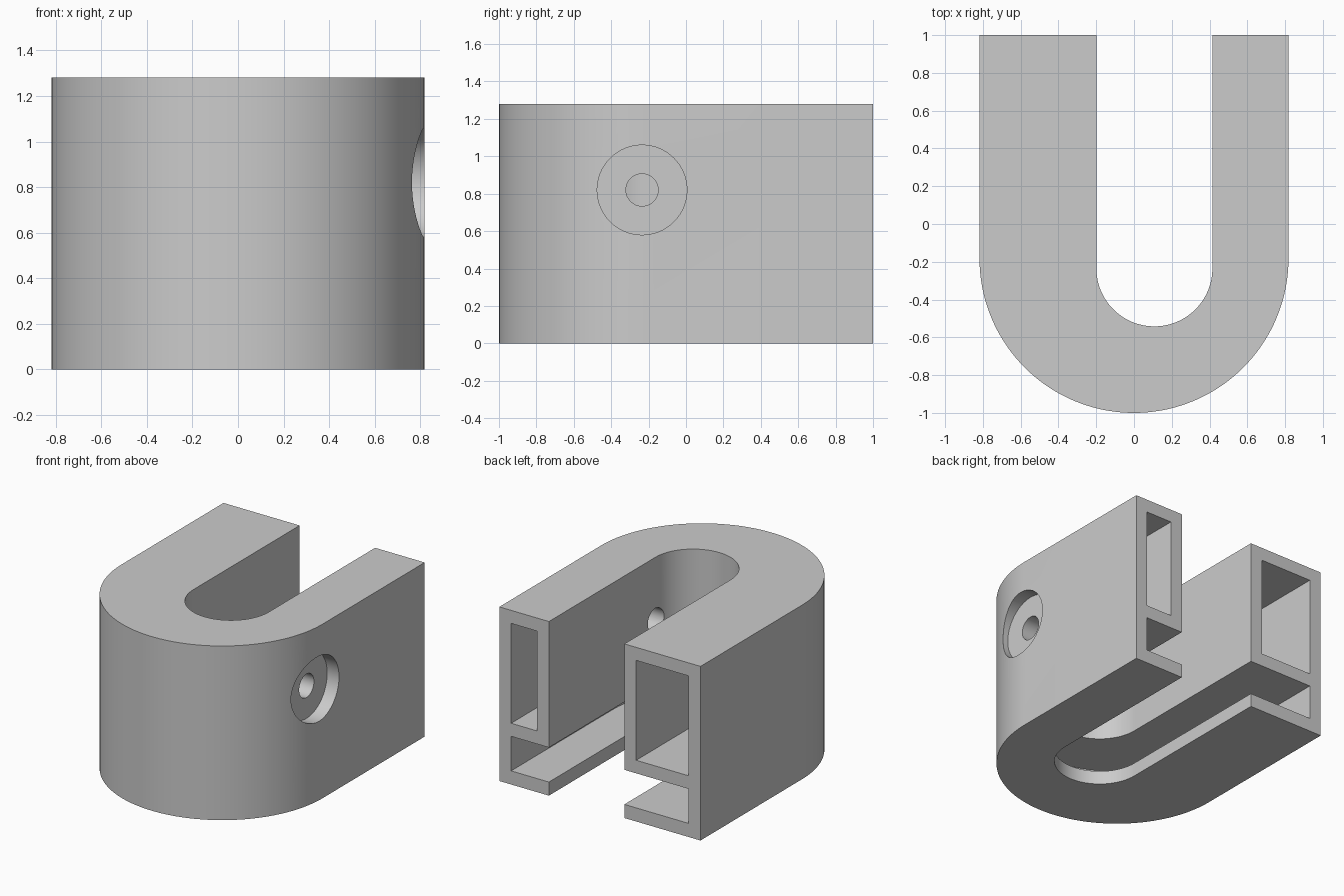
import bpy, bmesh, math
from mathutils import Matrix

cube = bpy.data.objects.get("Cube")
if cube:
    bpy.data.objects.remove(cube, do_unlink=True)

WALL = 0.096
HEIGHT = 1.28
BACK = 1.0
OUTER = (0.0, -0.182, 0.818)      # centre x, centre y, radius
INNER = (0.108, -0.235, 0.307)
HOLE_Y, HOLE_Z = -0.235, 0.82

grey = bpy.data.materials.new("light grey")
grey.use_nodes = True
grey.diffuse_color = (0.6, 0.6, 0.6, 1)
grey.node_tree.nodes["Principled BSDF"].inputs["Base Color"].default_value = (0.6, 0.6, 0.6, 1)


def add_object(name, bm):
    bmesh.ops.recalc_face_normals(bm, faces=bm.faces)
    mesh = bpy.data.meshes.new(name)
    bm.to_mesh(mesh)
    bm.free()
    mesh.materials.append(grey)
    obj = bpy.data.objects.new(name, mesh)
    bpy.context.collection.objects.link(obj)
    return obj


def arch(shape, end, steps=72):
    """Open path: straight side, half circle round the front, straight side."""
    cx, cy, r = shape
    path = [(cx - r, end)]
    for i in range(steps + 1):
        a = math.pi * (1 + i / steps)
        path.append((cx + r * math.cos(a), cy + r * math.sin(a)))
    return path + [(cx + r, end)]


def prism(name, outline, z0, z1):
    bm = bmesh.new()
    face = bm.faces.new([bm.verts.new((x, y, z0)) for x, y in outline])
    out = bmesh.ops.extrude_face_region(bm, geom=[face])
    verts = [v for v in out["geom"] if isinstance(v, bmesh.types.BMVert)]
    bmesh.ops.translate(bm, verts=verts, vec=(0, 0, z1 - z0))
    return add_object(name, bm)


def rod(name, radius, x0, x1):
    """Cylinder along x on the screw axis."""
    bm = bmesh.new()
    place = Matrix.Translation(((x0 + x1) / 2, HOLE_Y, HOLE_Z)) @ Matrix.Rotation(math.pi / 2, 4, "Y")
    bmesh.ops.create_cone(bm, cap_ends=True, segments=64, radius1=radius, radius2=radius,
                          depth=x1 - x0, matrix=place)
    return add_object(name, bm)


def cut(target, cutter):
    mod = target.modifiers.new("cut", "BOOLEAN")
    mod.operation, mod.solver, mod.object = "DIFFERENCE", "EXACT", cutter
    bpy.context.view_layer.objects.active = target
    bpy.ops.object.modifier_apply(modifier=mod.name)
    bpy.data.objects.remove(cutter, do_unlink=True)


def grow(shape, amount):
    return (shape[0], shape[1], shape[2] + amount)


# Solid U-shaped body
body = prism("u_bracket_body", arch(OUTER, BACK) + arch(INNER, BACK)[::-1], 0, HEIGHT)

# Upper hollow, following the U, leaving a solid boss around the screw
past = BACK + 0.1
hollow = prism("hollow_cutter",
               arch(grow(OUTER, -WALL), past) + arch(grow(INNER, WALL), past)[::-1],
               0.45, HEIGHT - WALL)
cut(hollow, rod("boss", 0.335, 0.3, 1.0))
cut(body, hollow)

# Lower groove, open towards the middle of the U
cut(body, prism("groove_cutter", arch(grow(OUTER, -WALL), past), 0.1, 0.354))

# Screw recess and through hole in the narrow leg
cut(body, rod("recess_cutter", 0.24, OUTER[2] - WALL, 1.0))
cut(body, rod("hole_cutter", 0.086, 0.2, 1.0))

# Smooth curves with sharp edges
bpy.ops.object.select_all(action="DESELECT")
body.select_set(True)
bpy.context.view_layer.objects.active = body
bpy.ops.object.shade_smooth_by_angle(angle=math.radians(30))
